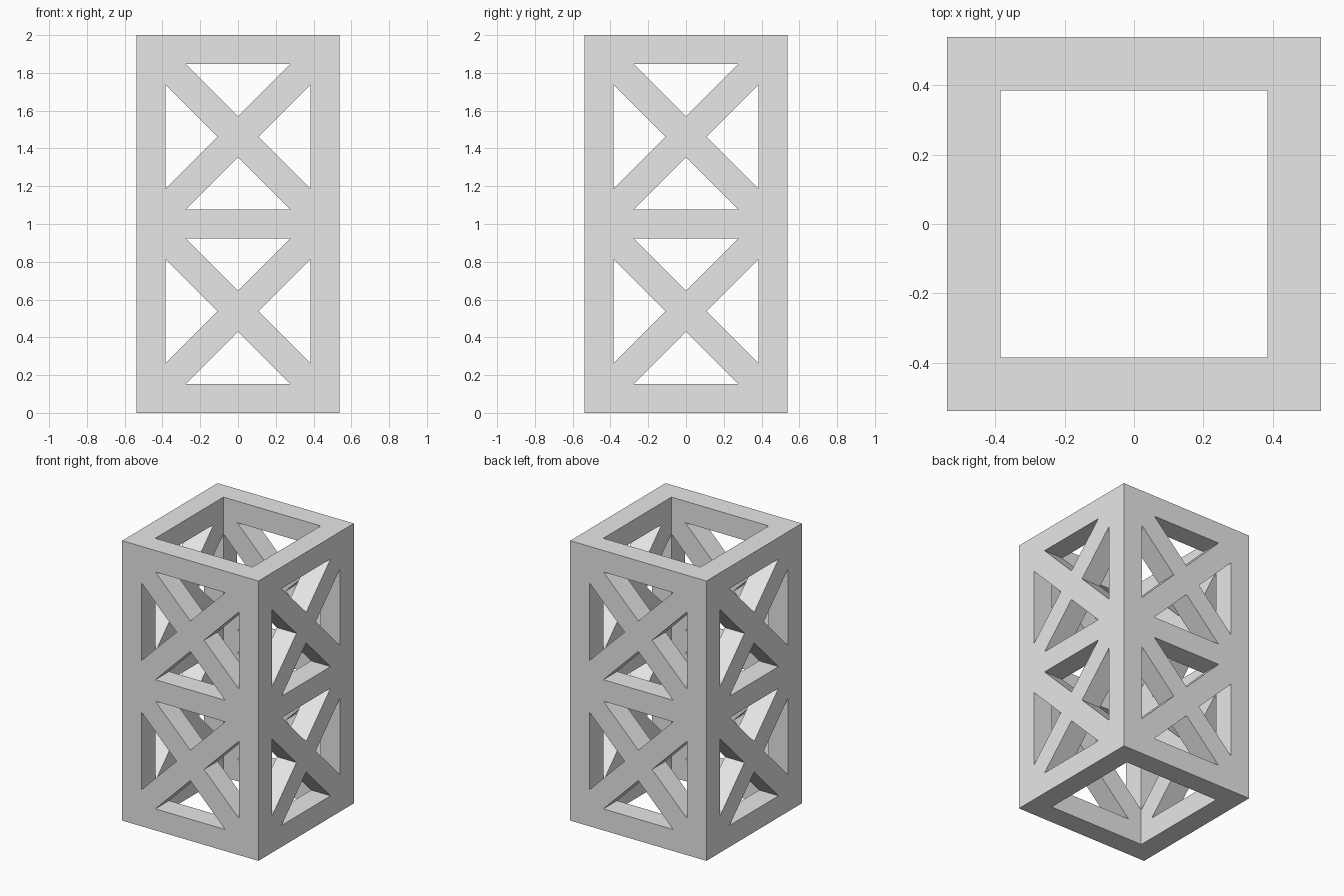
import bpy, bmesh
from math import sqrt, pi
from collections import Counter
from mathutils import Matrix, Vector

cube = bpy.data.objects.get("Cube")
if cube:
    bpy.data.objects.remove(cube, do_unlink=True)

U = 2 / 26                 # half the beam width
OUT, IN = 7 * U, 5 * U     # outer and inner half widths
D = sqrt(2) * U            # diagonal half width, measured along the frame
RAILS = [0, 12 * U, 24 * U]
bm = bmesh.new()


def prism(points, turn):
    """Extrude an (x, z) outline through the wall thickness, then turn it to its side."""
    front, back = ([bm.verts.new(turn @ Vector((x, y, z))) for x, z in points]
                   for y in (-OUT, -IN))
    bm.faces.new(front)
    bm.faces.new(back[::-1])
    n = len(points)
    for i in range(n):
        j = (i + 1) % n
        bm.faces.new((front[i], back[i], back[j], front[j]))


def block(x0, x1, z0, z1, turn):
    prism([(x0, z0), (x1, z0), (x1, z1), (x0, z1)], turn)


# Joint heights along a post, and joint positions along a rail
levels = []
for z in RAILS:
    levels += [z, z + 2 * U]
    if z < RAILS[-1]:
        levels += [z + 2 * U + D, z + 12 * U - D]
stops = [-IN, D - IN, IN - D, IN]

# Outline of one X brace, by quarter turns
cross = []
for quarter in range(4):
    spin = Matrix.Rotation(quarter * pi / 2, 2)
    cross += [spin @ Vector(p) for p in ((D, 0), (IN, IN - D), (IN, IN), (IN - D, IN))]

for side in range(4):
    turn = Matrix.Rotation(side * pi / 2, 3, 'Z')
    # Corner post
    for z0, z1 in zip(levels, levels[1:]):
        block(-OUT, -IN, z0, z1, turn)
    # Horizontal rails
    for z in RAILS:
        for x0, x1 in zip(stops, stops[1:]):
            block(x0, x1, z, z + 2 * U, turn)
    # Crossed diagonals
    for z in RAILS[:-1]:
        prism([(x, h + z + 7 * U) for x, h in cross], turn)


# Remove the faces where parts touch, then weld into one shell
def key(face):
    return tuple(round(c * 1000) for c in face.calc_center_median() + Vector((9.0003, 9.0003, 9.0003)))


count = Counter(key(f) for f in bm.faces)
bmesh.ops.delete(bm, geom=[f for f in bm.faces if count[key(f)] > 1], context='FACES')
bmesh.ops.remove_doubles(bm, verts=bm.verts[:], dist=0.0005)
bmesh.ops.recalc_face_normals(bm, faces=bm.faces[:])

mesh = bpy.data.meshes.new("lattice_tower")
bm.to_mesh(mesh)
bm.free()

# Plain grey
grey = bpy.data.materials.new("light_grey")
grey.use_nodes = True
colour = (0.8, 0.8, 0.8, 1)
grey.diffuse_color = colour
grey.node_tree.nodes["Principled BSDF"].inputs["Base Color"].default_value = colour
mesh.materials.append(grey)

tower = bpy.data.objects.new("lattice_tower", mesh)
bpy.context.collection.objects.link(tower)
